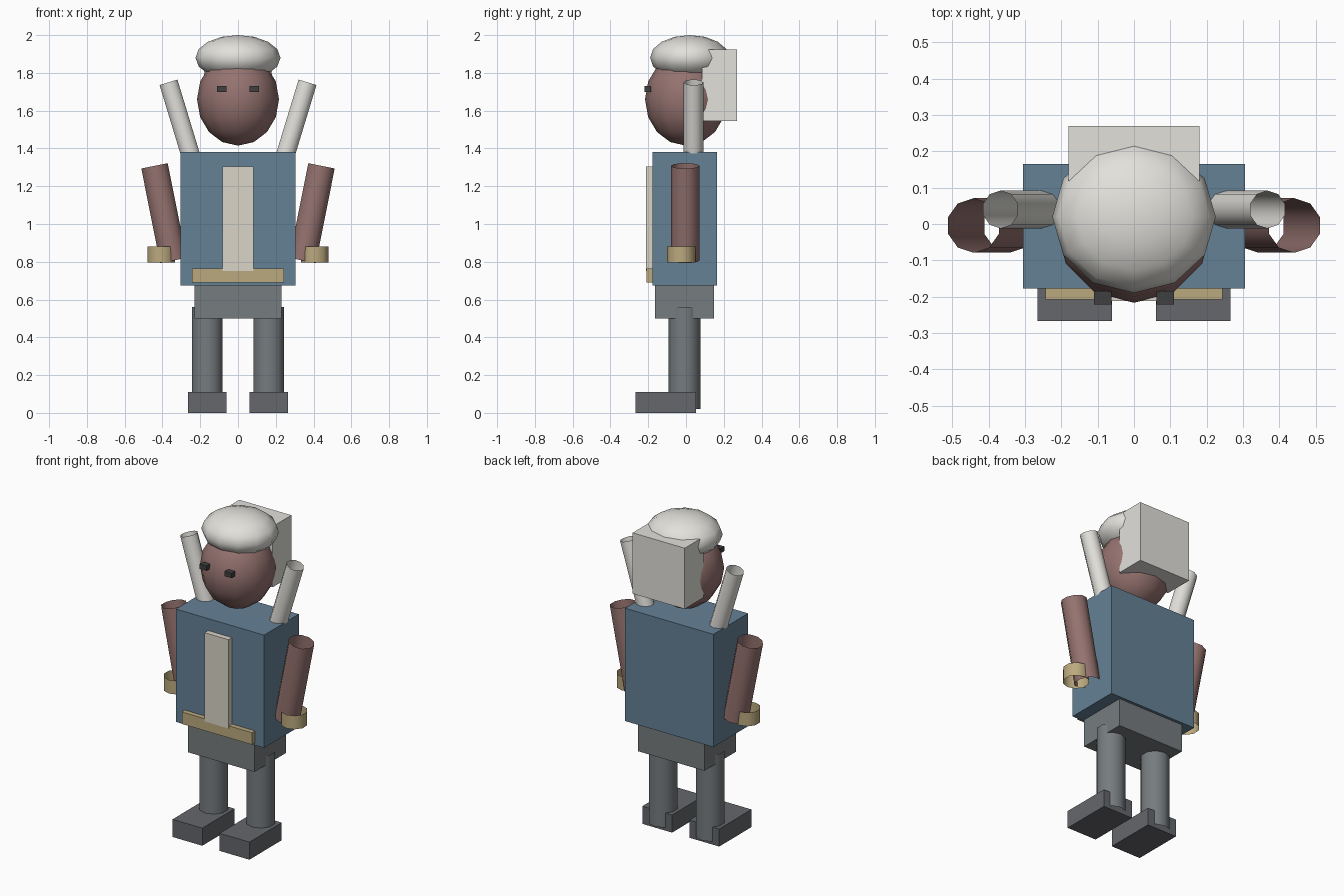
import bpy, math
from mathutils import Vector

if "Cube" in bpy.data.objects:
    bpy.data.objects.remove(bpy.data.objects["Cube"])


def material(name, r, g, b):
    m = bpy.data.materials.new(name)
    m.diffuse_color = (r, g, b, 1)
    m.use_nodes = True
    m.node_tree.nodes["Principled BSDF"].inputs["Base Color"].default_value = m.diffuse_color
    return m


blue = material("blue cloth", 0.13, 0.22, 0.30)
skin = material("skin", 0.30, 0.17, 0.16)
white = material("white", 0.76, 0.75, 0.71)
cream = material("cream", 0.70, 0.66, 0.58)
gold = material("gold", 0.50, 0.40, 0.21)
grey = material("trouser grey", 0.18, 0.20, 0.21)
dark = material("boot grey", 0.13, 0.135, 0.15)
black = material("eye black", 0.05, 0.05, 0.05)


def finish(name, mat, smooth=False):
    o = bpy.context.object
    o.name = name
    o.data.materials.append(mat)
    if smooth:
        bpy.ops.object.shade_smooth_by_angle(angle=math.radians(60))
    return o


def box(name, mat, x, y, z):
    """Box from (min, max) ranges on each axis."""
    r = (x, y, z)
    bpy.ops.mesh.primitive_cube_add(size=1, location=[(a + b) / 2 for a, b in r])
    bpy.context.object.scale = [b - a for a, b in r]
    bpy.ops.object.transform_apply(location=False, rotation=False)
    return finish(name, mat)


def tube(name, mat, bottom, top, radius, sides=10):
    """Open-ended tube between two points."""
    a, b = Vector(bottom), Vector(top)
    d = b - a
    bpy.ops.mesh.primitive_cylinder_add(
        vertices=sides, radius=radius, depth=d.length, end_fill_type='NOTHING',
        location=(a + b) / 2, rotation=(0, math.atan2(d.x, d.z), 0))
    return finish(name, mat, True)


def ball(name, mat, center, radii):
    bpy.ops.mesh.primitive_uv_sphere_add(segments=12, ring_count=8, radius=1, location=center)
    bpy.context.object.scale = radii
    bpy.ops.object.transform_apply(location=False, rotation=False)
    return finish(name, mat, True)


# Body
box("torso", blue, (-0.305, 0.305), (-0.178, 0.165), (0.675, 1.38))
box("hips", grey, (-0.23, 0.23), (-0.165, 0.147), (0.50, 0.72))
box("belt", gold, (-0.243, 0.243), (-0.208, -0.15), (0.69, 0.765))
box("chest_strip", cream, (-0.083, 0.083), (-0.212, -0.15), (0.75, 1.305))

# Head, cap of hair and block behind the head
ball("head", skin, (0, 0, 1.66), (0.217, 0.217, 0.245))
ball("hair_cap", white, (0, 0.02, 1.88), (0.225, 0.21, 0.12))
box("hair_back", white, (-0.18, 0.18), (0.085, 0.27), (1.545, 1.925))

# Mirrored pairs
for side, s in (("left", -1), ("right", 1)):
    def span(a, b):
        return tuple(sorted((s * a, s * b)))
    box(side + "_eye", black, span(0.062, 0.11), (-0.221, -0.185), (1.70, 1.73))
    tube(side + "_collar_tube", white, (s * 0.245, 0.04, 1.345), (s * 0.368, 0.04, 1.75), 0.052)
    tube(side + "_arm", skin, (s * 0.342, -0.004, 0.807), (s * 0.442, -0.004, 1.308), 0.075)
    tube(side + "_bracelet", gold, (s * 0.407, -0.025, 0.795), (s * 0.407, -0.025, 0.88), 0.076)
    tube(side + "_leg", grey, (s * 0.163, -0.008, 0.02), (s * 0.163, -0.008, 0.56), 0.085)
    box(side + "_boot", dark, span(0.06, 0.266), (-0.267, 0.052), (0, 0.11))
